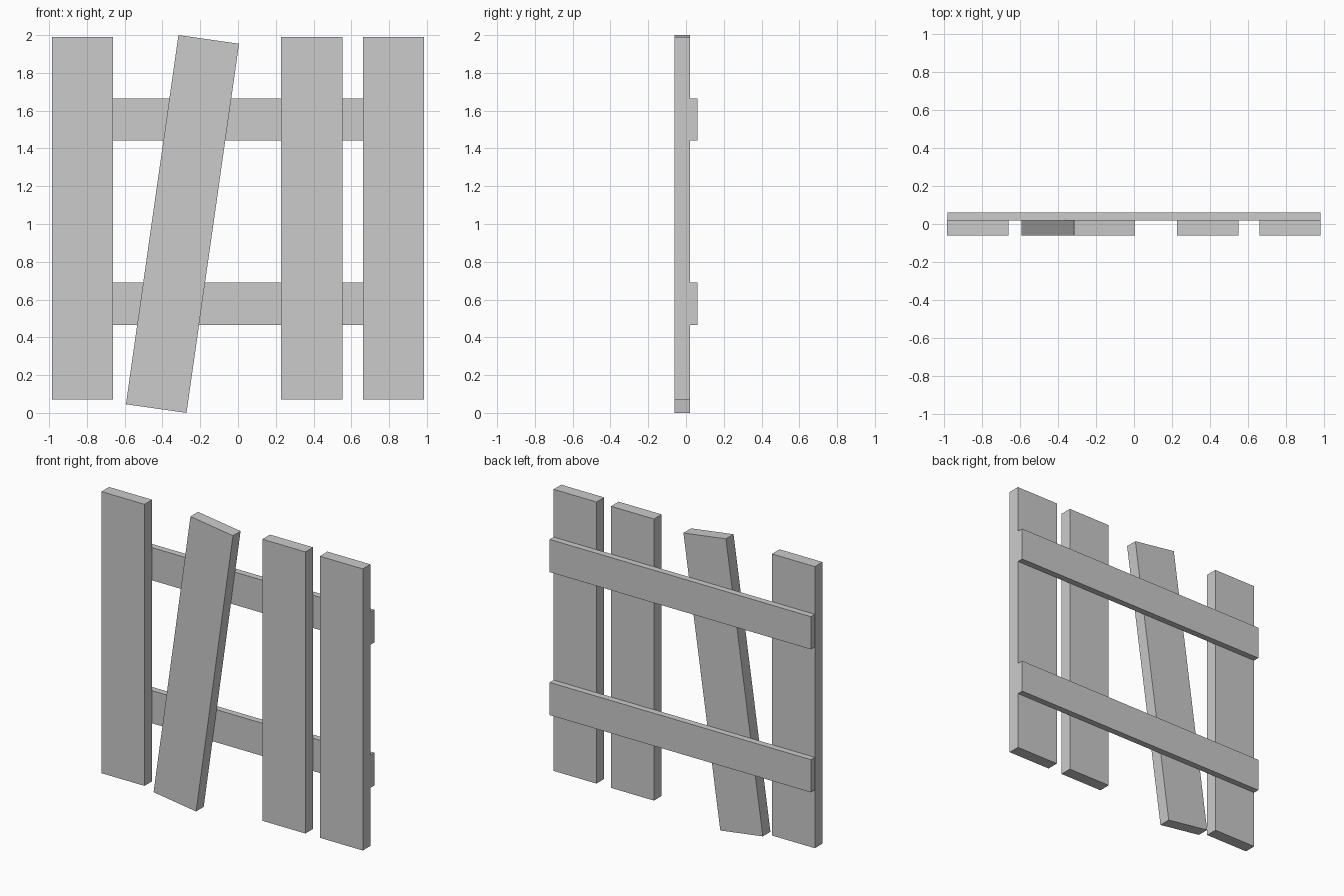
import bpy
import math

if "Cube" in bpy.data.objects:
    bpy.data.objects.remove(bpy.data.objects["Cube"])


def board(name, center, size, tilt=0.0):
    bpy.ops.mesh.primitive_cube_add(size=1, location=center, rotation=(0, tilt, 0))
    obj = bpy.context.object
    obj.name = name
    obj.scale = size
    bpy.ops.object.transform_apply(location=False, rotation=True, scale=True)
    return obj


# Upright pickets
for i, x in enumerate((-0.824, 0.39, 0.823)):
    board(f"picket_{i + 1}", (x, -0.021, 1.03), (0.324, 0.082, 1.92))

# Crooked picket
board("leaning_picket", (-0.294, -0.021, 1.0), (0.324, 0.082, 1.974), math.radians(8.1))

# Horizontal rails on the back
for name, z in (("lower_rail", 0.578), ("upper_rail", 1.553)):
    board(name, (0, 0.04, z), (1.97, 0.044, 0.223))
